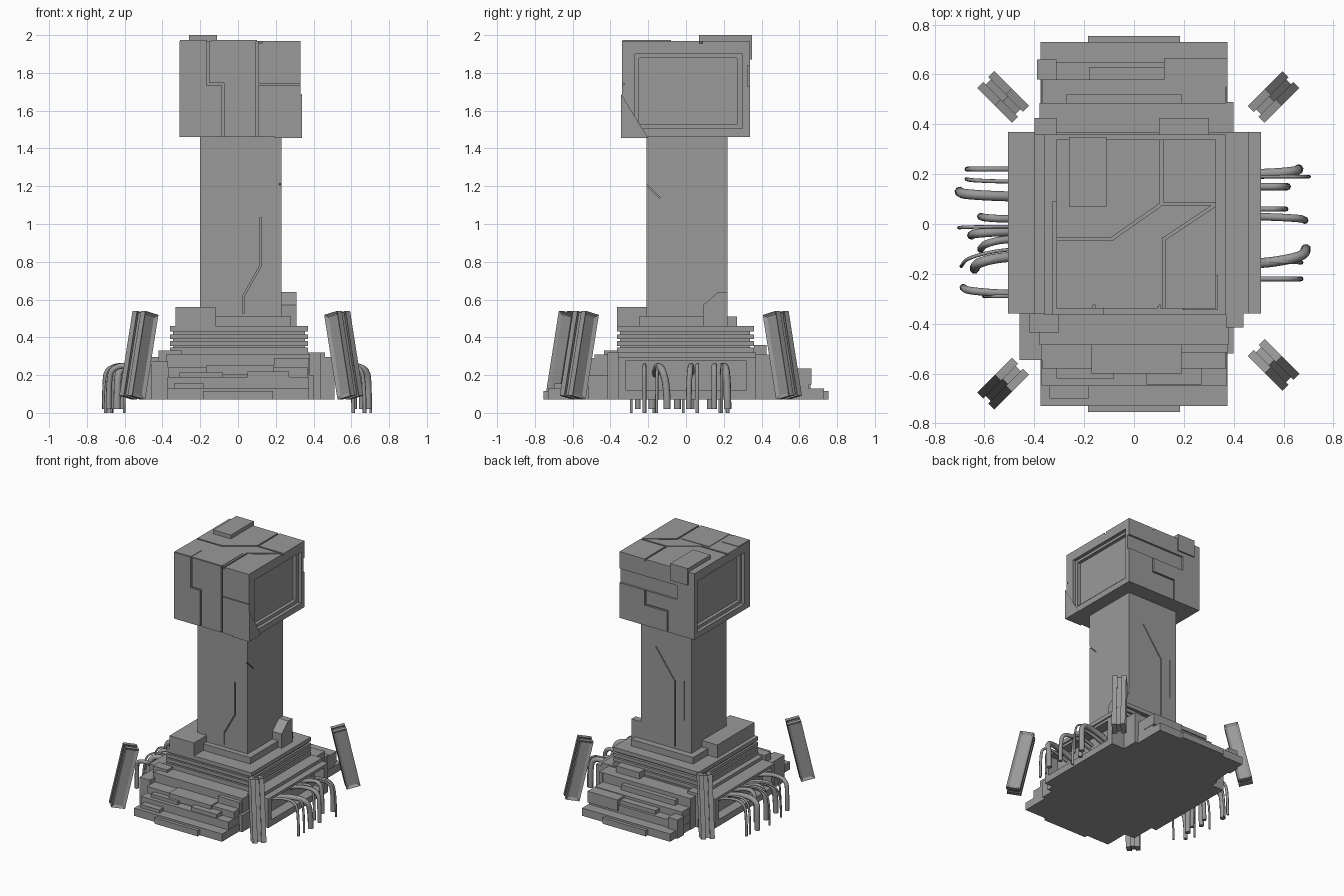
import bpy, bmesh
from math import radians, atan2
from mathutils import Matrix, Vector

default = bpy.data.objects.get("Cube")
if default:
    bpy.data.objects.remove(default, do_unlink=True)

GREY = (0.32, 0.32, 0.32, 1.0)
grey = bpy.data.materials.new("weathered grey")
grey.use_nodes = True
grey.diffuse_color = GREY
grey.node_tree.nodes["Principled BSDF"].inputs["Base Color"].default_value = GREY


def finish(name, mesh_builder):
    """Turn a bmesh into a named grey object."""
    mesh = bpy.data.meshes.new(name)
    bmesh.ops.recalc_face_normals(mesh_builder, faces=mesh_builder.faces)
    mesh_builder.to_mesh(mesh)
    mesh_builder.free()
    mesh.materials.append(grey)
    obj = bpy.data.objects.new(name, mesh)
    bpy.context.collection.objects.link(obj)
    return obj


def box(name, x, y, z):
    """Axis-aligned block from three (low, high) ranges."""
    spans = [sorted(pair) for pair in (x, y, z)]
    size = [high - low for low, high in spans]
    middle = Vector([(high + low) / 2 for low, high in spans])
    bm = bmesh.new()
    bmesh.ops.create_cube(bm, size=1, matrix=Matrix.Translation(middle) @ Matrix.Diagonal((*size, 1)))
    return finish(name, bm)


def prism(name, profile, place, start, end):
    """Extrude a flat profile between two depths."""
    bm = bmesh.new()
    face = bm.faces.new([bm.verts.new(place(u, v, start)) for u, v in profile])
    extruded = bmesh.ops.extrude_face_region(bm, geom=[face])["geom"]
    shift = place(0, 0, end) - place(0, 0, start)
    bmesh.ops.translate(bm, vec=shift, verts=[g for g in extruded if isinstance(g, bmesh.types.BMVert)])
    return finish(name, bm)


def on_y(u, v, depth):
    return Vector((u, depth, v))


def on_x(u, v, depth):
    return Vector((depth, u, v))


def on_z(u, v, depth):
    return Vector((u, v, depth))


def bake(obj):
    """Replace an object's mesh by its evaluated result."""
    graph = bpy.context.evaluated_depsgraph_get()
    return bpy.data.meshes.new_from_object(obj.evaluated_get(graph), depsgraph=graph)


def carve(obj, cutters):
    for cutter in cutters:
        cutter.hide_render = True
        mod = obj.modifiers.new("cut", "BOOLEAN")
        mod.operation, mod.solver, mod.object = "DIFFERENCE", "EXACT", cutter
    mesh = bake(obj)
    obj.modifiers.clear()
    obj.data = mesh
    for cutter in cutters:
        bpy.data.objects.remove(cutter, do_unlink=True)


def groove(place, face, path, width=0.012, depth=0.014):
    """Cutters following a polyline on one face of a block."""
    cutters = []
    for a, b in zip(path, path[1:]):
        a, b = Vector(a), Vector(b)
        along = (b - a).normalized() * width / 2
        side = Vector((-along.y, along.x))
        a, b = a - along, b + along
        outline = [a + side, b + side, b - side, a - side]
        cutters.append(prism("groove_cutter", outline, place, face - depth, face + depth))
    return cutters


# Head: cube with panel seams, a recessed screen on each side and a rear slot
head = box("head", (-0.31, 0.33), (-0.34, 0.34), (1.46, 1.97))
cuts = groove(on_y, -0.34, [(-0.16, 2), (-0.16, 1.74), (-0.08, 1.74), (-0.08, 1.4)])
cuts += groove(on_y, -0.34, [(0.1, 2), (0.1, 1.4)])
cuts += groove(on_y, -0.34, [(0.1, 1.74), (0.4, 1.74)], width=0.006)
cuts += groove(on_y, 0.34, [(0.11, 1.73), (0.11, 1.62), (-0.08, 1.62), (-0.08, 1.4)])
cuts += groove(on_z, 1.97, [(0.11, 0.4), (0.11, 0.08), (-0.09, -0.06), (-0.4, -0.06)])
cuts += groove(on_z, 1.97, [(0.11, 0.08), (0.4, 0.08)])
cuts += groove(on_z, 1.97, [(0.33, 0.08), (0.12, -0.06), (0.12, -0.4)])
cuts.append(box("slot_cutter", (-0.16, 0.4), (0.325, 0.4), (1.73, 1.84)))
for face, inward in ((0.33, -1), (-0.31, 1)):
    outside = face - inward * 0.1
    cuts.append(box("frame_cutter", (outside, face + inward * 0.025), (-0.27, 0.3), (1.505, 1.9)))
    cuts.append(box("screen_cutter", (outside, face + inward * 0.05), (-0.25, 0.27), (1.53, 1.88)))
carve(head, cuts)

box("top_hatch", (-0.26, -0.11), (0.07, 0.35), (1.96, 2.0))
box("top_hatch_lip", (-0.26, -0.11), (0.33, 0.35), (1.87, 1.97))
box("roof_panel", (-0.14, 0.1), (-0.335, -0.08), (1.965, 1.974))
box("roof_corner_panel", (-0.308, -0.165), (-0.335, -0.2), (1.965, 1.974))

# Triangular guard on the lower front corner of the head
bm = bmesh.new()
corner = Vector((0.338, -0.345, 1.455))
for offset in ((0, 0, 0), (-0.145, 0, 0), (0, 0.145, 0), (0, 0, 0.235)):
    bm.verts.new(corner + Vector(offset))
bmesh.ops.convex_hull(bm, input=bm.verts)
finish("head_corner_guard", bm)

# Column with engraved lines
column = box("column", (-0.2, 0.23), (-0.21, 0.22), (0.45, 1.47))
cuts = groove(on_y, -0.21, [(0.03, 0.53), (0.03, 0.62), (0.12, 0.78), (0.12, 1.03)], width=0.008)
cuts += groove(on_y, 0.22, [(0.1, 1.25), (-0.06, 1.03), (-0.06, 0.53)], width=0.008)
cuts += groove(on_y, 0.22, [(-0.14, 1.05), (-0.14, 0.75)], width=0.006)
cuts += groove(on_x, 0.23, [(-0.25, 1.25), (-0.14, 1.14)], width=0.005)
carve(column, cuts)

# Column footing and the blocks beside it
box("footing", (-0.25, 0.28), (-0.25, 0.27), (0.45, 0.51))
box("footing_block", (-0.33, -0.12), (-0.365, 0.09), (0.45, 0.56))
peak = [(0.09, 0.45), (0.22, 0.45), (0.22, 0.64), (0.17, 0.64), (0.09, 0.57)]
prism("footing_buttress", peak, on_x, 0.22, 0.31)

# Ridged collar: wide plates around a narrower core
box("collar_core", (-0.345, 0.355), (-0.35, 0.34), (0.3, 0.45))
for bottom, top in ((0.31, 0.345), (0.355, 0.38), (0.39, 0.415), (0.43, 0.46)):
    box("collar_plate", (-0.36, 0.37), (-0.365, 0.36), (bottom, top))

# Base hall, with an open bay on each side for the hoses
hall = box("base_hall", (-0.505, 0.51), (-0.36, 0.37), (0.07, 0.295))
bays = [box("bay_cutter", (s * 0.43, s * 0.6), (-0.32, 0.32), (0.12, 0.275)) for s in (-1, 1)]
carve(hall, bays)
box("base_deck", (-0.4, 0.46), (-0.36, 0.37), (0.28, 0.32))

# Terraces stepping down at front and back
for side, end in ((-1, "front"), (1, "back")):
    for half, reach, top in ((0.185, 0.755, 0.115), (0.375, 0.73, 0.13), (0.372, 0.65, 0.19),
                             (0.37, 0.58, 0.24), (0.38, 0.485, 0.31)):
        box(end + "_terrace", (-half, half), (side * 0.3, side * reach), (0.07, top))

# Loose blocks that break up the terraces
box("front_block", (-0.42, -0.3), (-0.36, -0.435), (0.07, 0.33))
box("front_side_block", (-0.46, -0.37), (-0.36, -0.545), (0.07, 0.275))
box("front_side_block", (0.37, 0.44), (-0.36, -0.415), (0.07, 0.32))
box("front_side_block", (0.37, 0.4), (-0.36, -0.52), (0.07, 0.2))
box("front_block", (-0.31, -0.08), (-0.5, -0.62), (0.15, 0.215))
box("front_block", (0.05, 0.27), (-0.5, -0.645), (0.15, 0.22))
box("front_block", (-0.17, 0.19), (-0.45, -0.6), (0.2, 0.25))
box("front_block", (0.19, 0.375), (-0.45, -0.515), (0.2, 0.29))
box("front_block", (-0.34, -0.18), (-0.6, -0.7), (0.1, 0.155))
box("back_block", (0.1, 0.3), (0.36, 0.425), (0.25, 0.36))
box("back_block", (-0.4, -0.31), (0.36, 0.425), (0.07, 0.33))
box("back_side_block", (0.37, 0.4), (0.36, 0.49), (0.07, 0.31))
box("back_side_block", (-0.39, -0.31), (0.58, 0.66), (0.07, 0.215))
box("back_block", (-0.27, 0.19), (0.45, 0.52), (0.2, 0.28))
box("back_block", (0.12, 0.375), (0.55, 0.665), (0.15, 0.235))
box("back_block", (-0.18, 0.12), (0.55, 0.63), (0.15, 0.22))


# Leaning corner fins: two slotted rails on a slimmer core
def fin_part(name, base, size, slotted):
    bm = bmesh.new()
    bmesh.ops.create_cube(bm, size=1, matrix=Matrix.Diagonal((*size, 1)))
    if slotted:
        sides = [f for f in bm.faces if abs(f.normal.x) > 0.9]
        bmesh.ops.inset_individual(bm, faces=sides, thickness=0.026, depth=-0.012)
    bm.transform(base)
    finish(name, bm)


for x, y in ((-0.525, -0.64), (0.56, -0.565), (0.56, 0.51), (-0.525, 0.51)):
    spin = atan2(1 if y > 0 else -1, 1 if x > 0 else -1) - radians(90)
    base = (Matrix.Translation((x, y, 0.305)) @ Matrix.Rotation(spin, 4, "Z")
            @ Matrix.Rotation(radians(12.5), 4, "X"))
    for offset in (-0.031, 0.031):
        fin_part("fin_rail", base @ Matrix.Translation((offset, 0, 0)), (0.034, 0.1, 0.46), True)
    fin_part("fin_core", base, (0.03, 0.075, 0.445), False)


# Hoses drooping out of the bays
def hose(side, start, end, reach, radius):
    curve = bpy.data.curves.new("hose", "CURVE")
    curve.dimensions = "3D"
    curve.bevel_depth, curve.bevel_resolution, curve.use_fill_caps = radius, 2, True
    spline = curve.splines.new("NURBS")
    top = 0.265 - radius
    path = [(0.42, start, top - 0.04), (0.52, start, top), (reach - 0.03, (start + end) / 2, top),
            (reach - radius, end, 0.14), (reach - radius, end, 0.02 if radius > 0.01 else 0)]
    spline.points.add(len(path) - 1)
    for point, (x, y, z) in zip(spline.points, path):
        point.co = (side * x, y, z, 1)
    spline.order_u, spline.use_endpoint_u, spline.resolution_u = 3, True, 5
    source = bpy.data.objects.new("hose_path", curve)
    bpy.context.collection.objects.link(source)
    mesh = bake(source)
    bpy.data.objects.remove(source, do_unlink=True)
    mesh.materials.clear()
    mesh.materials.append(grey)
    mesh.shade_smooth()
    bpy.context.collection.objects.link(bpy.data.objects.new("hose", mesh))


right_hoses = ((0.2, 0.22, 0.68, 0.02), (0.19, 0.19, 0.71, 0.007), (0.15, 0.15, 0.63, 0.015),
               (0.06, 0.06, 0.62, 0.01), (0.03, 0.015, 0.7, 0.015), (-0.16, -0.1, 0.71, 0.02),
               (-0.15, -0.155, 0.68, 0.008), (-0.22, -0.22, 0.68, 0.01))
left_hoses = ((0.22, 0.22, 0.68, 0.01), (0.17, 0.18, 0.68, 0.008), (0.11, 0.13, 0.72, 0.02),
              (0.02, 0.03, 0.63, 0.015), (-0.01, -0.015, 0.71, 0.007), (-0.03, -0.045, 0.67, 0.018),
              (-0.06, -0.1, 0.63, 0.015), (-0.1, -0.17, 0.7, 0.007), (-0.13, -0.18, 0.66, 0.02),
              (-0.28, -0.255, 0.7, 0.015), (-0.29, -0.29, 0.61, 0.007))
for side, hoses in ((1, right_hoses), (-1, left_hoses)):
    for spec in hoses:
        hose(side, *spec)
